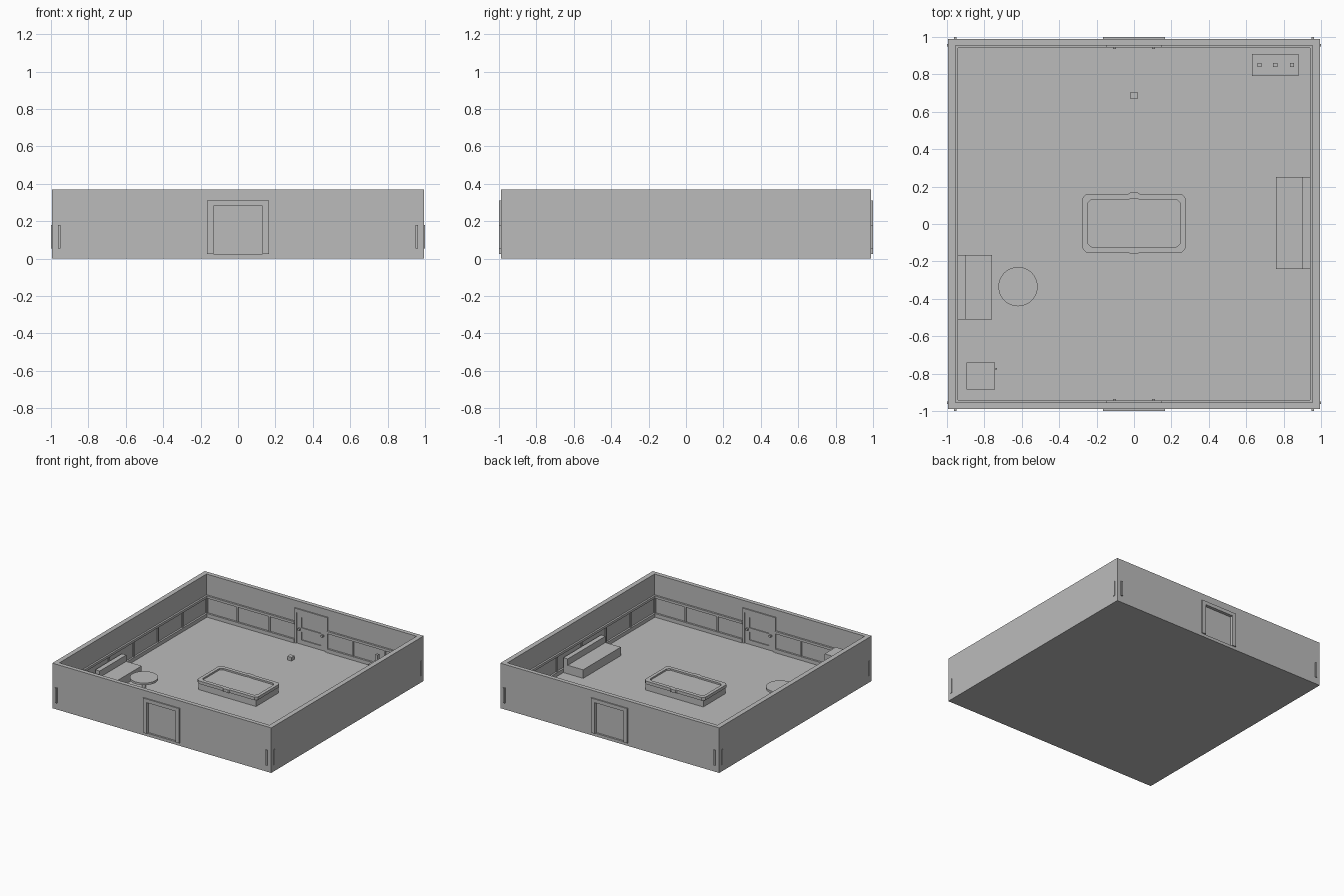
import bpy, bmesh
from mathutils import Matrix, Vector

old = bpy.data.objects.get("Cube")
if old:
    bpy.data.objects.remove(old)

grey = bpy.data.materials.new("plain grey")
grey.use_nodes = True
COLOUR = (0.5, 0.5, 0.5, 1)
grey.diffuse_color = COLOUR
grey.node_tree.nodes["Principled BSDF"].inputs["Base Color"].default_value = COLOUR

FLOOR = 0.025
OUT_X, OUT_Y, INNER, TOP = 0.995, 0.99, 0.955, 0.37


def finish(name, bm):
    bmesh.ops.recalc_face_normals(bm, faces=bm.faces)
    mesh = bpy.data.meshes.new(name)
    bm.to_mesh(mesh)
    bm.free()
    mesh.materials.append(grey)
    obj = bpy.data.objects.new(name, mesh)
    bpy.context.collection.objects.link(obj)
    return obj


def boxes(name, spans):
    """One object from boxes given as (x range, y range, z range)."""
    bm = bmesh.new()
    for span in spans:
        centre = Vector([(a + b) / 2 for a, b in span])
        size = Vector([abs(b - a) for a, b in span])
        bmesh.ops.create_cube(bm, size=1, matrix=Matrix.Translation(centre) @ Matrix.Diagonal(size).to_4x4())
    return finish(name, bm)


def cylinder(name, x, y, radius, z0, z1, sides=32):
    bm = bmesh.new()
    bmesh.ops.create_cone(bm, cap_ends=True, segments=sides, radius1=radius, radius2=radius,
                          depth=z1 - z0, matrix=Matrix.Translation((x, y, (z0 + z1) / 2)))
    for face in bm.faces:
        face.smooth = len(face.verts) == 4
    obj = finish(name, bm)
    for edge in obj.data.edges:
        a, b = (obj.data.vertices[i].co.z for i in edge.vertices)
        edge.use_edge_sharp = abs(a - b) < 0.0001
    return obj


def wall_y(s, a, b):
    return (s * a, s * b)


# Floor and side walls
boxes("floor", [((-OUT_X, OUT_X), (-OUT_Y, OUT_Y), (0, FLOOR))])
for side, s in (("right", -1), ("left", 1)):
    boxes(side + "_wall", [((s * INNER, s * OUT_X), (-OUT_Y, OUT_Y), (FLOOR, TOP))])

# End walls with door openings, casings and doors
DOOR, DOOR_TOP = 0.13, 0.28
for side, s in (("front", -1), ("back", 1)):
    depth = wall_y(s, INNER, OUT_Y)
    boxes(side + "_wall", [
        ((-INNER, -DOOR), depth, (FLOOR, TOP)),
        ((DOOR, INNER), depth, (FLOOR, TOP)),
        ((-DOOR, DOOR), depth, (DOOR_TOP, TOP))])
    casing = []
    for edge, a, b in ((0.165, OUT_Y, 1.0), (0.15, 0.945, INNER)):
        d = wall_y(s, a, b)
        casing += [((-edge, -DOOR), d, (FLOOR, DOOR_TOP)),
                   ((DOOR, edge), d, (FLOOR, DOOR_TOP)),
                   ((-edge, edge), d, (DOOR_TOP, 0.31))]
    boxes(side + "_door_casing", casing)
    boxes(side + "_door", [((-DOOR, DOOR), wall_y(s, 0.96, 0.975), (FLOOR, DOOR_TOP))])
    # Raised rails and stiles on the room side of the door
    d = wall_y(s, 0.952, 0.96)
    trim = [((x - 0.02, x + 0.02), d, (FLOOR, DOOR_TOP)) for x in (-0.11, 0.11)]
    trim += [((-0.09, 0.09), d, (z, z + 0.035)) for z in (FLOOR, 0.125, 0.245)]
    boxes(side + "_door_trim", trim)
    boxes(side + "_door_knob", [((x - 0.008, x + 0.008), wall_y(s, 0.935, 0.952), (0.14, 0.156))
                                for x in (-0.105, 0.105)])

# Skirting, chair rail and panel stiles on every wall
for side, s in (("right", -1), ("left", 1)):
    near, far = s * 0.94, s * INNER
    boxes(side + "_wall_rails", [((near, far), (-INNER, INNER), z)
                                 for z in ((FLOOR, 0.055), (0.18, 0.2))])
    boxes(side + "_wall_stiles", [((s * 0.946, far), (y - 0.007, y + 0.007), (0.055, 0.18))
                                  for y in (-0.64, -0.32, 0, 0.32, 0.64)])
for side, s in (("front", -1), ("back", 1)):
    boxes(side + "_wall_rails", [((m * 0.15, m * INNER), wall_y(s, 0.94, INNER), z)
                                 for m in (-1, 1) for z in ((FLOOR, 0.055), (0.18, 0.2))])
    boxes(side + "_wall_stiles", [((m * x - 0.007, m * x + 0.007), wall_y(s, 0.946, INNER), (0.055, 0.18))
                                  for m in (-1, 1) for x in (0.38, 0.67)])

# Corner stiles that run through to the outside
corners = [(m, n) for m in (-1, 1) for n in (-1, 1)]
boxes("corner_stiles",
      [((m * 0.94, m * 1.0), (n * 0.948, n * 0.962), (0.055, 0.18)) for m, n in corners]
      + [((m * 0.948, m * 0.962), (n * 0.94, n * 1.0), (0.055, 0.18)) for m, n in corners])


# Games table: rim outline mirrored from one quarter
def mirrored(quarter):
    ring = list(quarter)
    ring += [(-x, y) for x, y in reversed(quarter)]
    ring += [(-x, -y) for x, y in quarter]
    ring += [(x, -y) for x, y in reversed(quarter)]
    return ring


outer = mirrored([(0.275, 0.135), (0.255, 0.157), (0.03, 0.157), (0.02, 0.164)])
inner = mirrored([(0.248, 0.108), (0.228, 0.126), (0.03, 0.126), (0.02, 0.13)])
bm = bmesh.new()
levels = [(outer, 0.08), (outer, 0.105), (inner, 0.105), (inner, 0.092)]
rings = [[bm.verts.new((x, y + 0.004, z)) for x, y in ring] for ring, z in levels]
for a, b in zip(rings, rings[1:]):
    for i in range(len(a)):
        j = (i + 1) % len(a)
        bm.faces.new((a[i], a[j], b[j], b[i]))
bm.faces.new(rings[0])
bm.faces.new(rings[-1])
finish("games_table_top", bm)
boxes("games_table_base", [((-0.262, 0.262), (-0.14, 0.15), (FLOOR, 0.08))])

# Benches against the side walls
for name, s, y in (("short_bench", -1, (-0.51, -0.165)), ("long_bench", 1, (-0.24, 0.25))):
    boxes(name + "_seat", [((s * 0.76, s * 0.9), y, (FLOOR, 0.095))])
    boxes(name + "_back", [((s * 0.9, s * 0.94), y, (FLOOR, 0.147))])

# Round table
cylinder("round_table_top", -0.62, -0.335, 0.105, 0.088, 0.105, 48)
cylinder("round_table_leg", -0.62, -0.335, 0.016, FLOOR, 0.088, 16)

# Tall cabinet with handle
boxes("cabinet", [((-0.895, -0.742), (-0.885, -0.74), (FLOOR, 0.25))])
boxes("cabinet_handle", [((-0.742, -0.733), (-0.779, -0.769), (0.12, 0.2))])

# Counter with three small blocks
boxes("counter", [((0.63, 0.88), (0.79, 0.91), (FLOOR, 0.115))])
boxes("counter_bottles", [((x - 0.011, x + 0.011), (0.84, 0.862), (0.115, 0.185))
                          for x in (0.67, 0.755, 0.845)])

# Small block on the floor
boxes("floor_block", [((-0.019, 0.019), (0.667, 0.705), (FLOOR, 0.055))])
